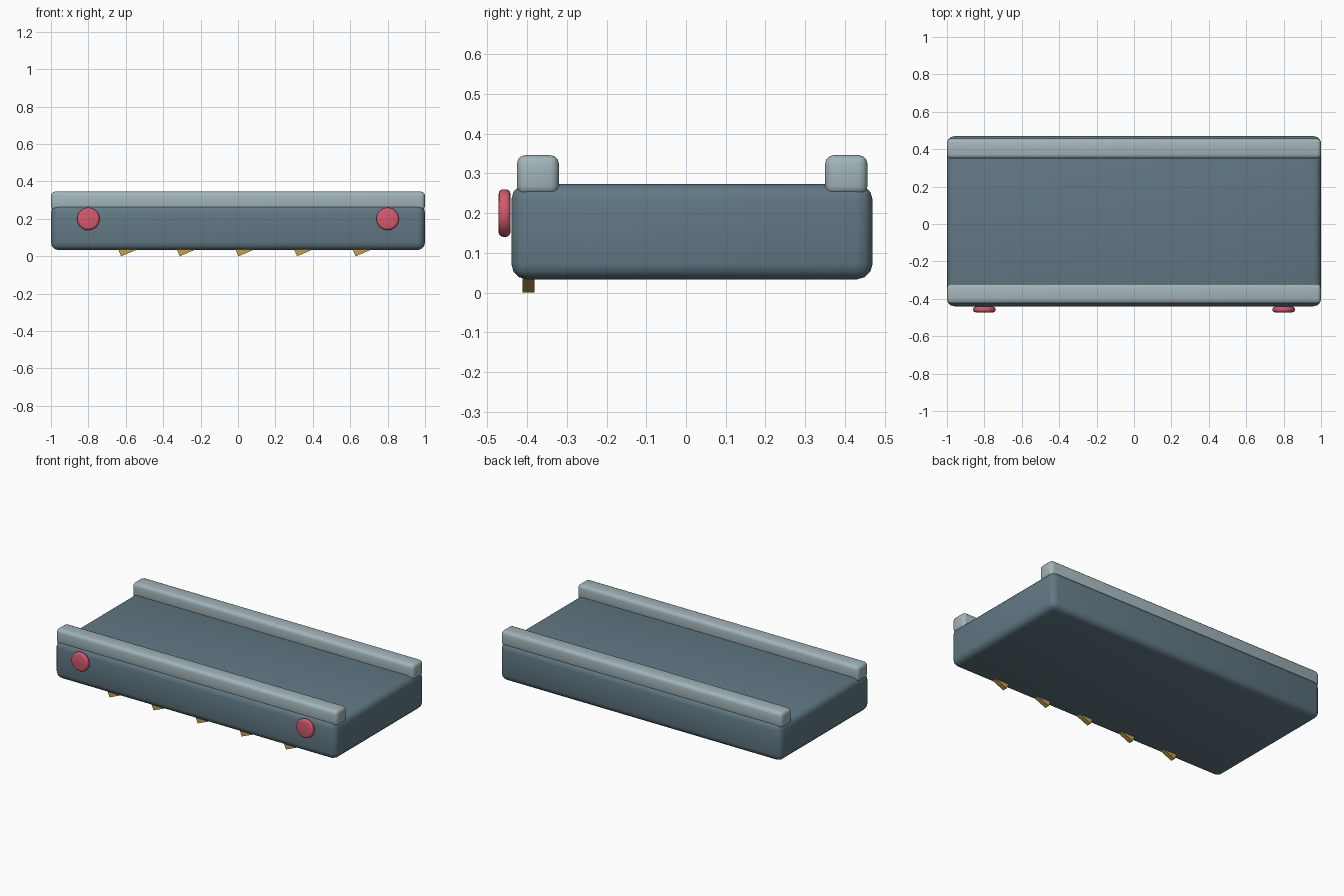
import bpy, bmesh, math
from mathutils import Matrix

if "Cube" in bpy.data.objects:
    bpy.data.objects.remove(bpy.data.objects["Cube"])


def material(name, color):
    m = bpy.data.materials.new(name)
    m.diffuse_color = (*color, 1)
    m.use_nodes = True
    m.node_tree.nodes["Principled BSDF"].inputs["Base Color"].default_value = m.diffuse_color
    return m


SLATE = material("slate", (0.12, 0.19, 0.23))
PALE = material("pale_slate", (0.36, 0.46, 0.49))
RED = material("red", (0.68, 0.10, 0.15))
GOLD = material("gold", (0.58, 0.35, 0.07))


def finish(bm, name, mat, smooth=True):
    mesh = bpy.data.meshes.new(name)
    bm.to_mesh(mesh)
    bm.free()
    obj = bpy.data.objects.new(name, mesh)
    bpy.context.collection.objects.link(obj)
    mesh.materials.append(mat)
    if smooth:
        bpy.ops.object.select_all(action='DESELECT')
        obj.select_set(True)
        bpy.context.view_layer.objects.active = obj
        bpy.ops.object.shade_smooth_by_angle(angle=math.radians(35))
    return obj


def box(name, lo, hi, mat, bevel):
    bm = bmesh.new()
    bmesh.ops.create_cube(bm, size=1)
    for v in bm.verts:
        v.co = [lo[i] + (v.co[i] + 0.5) * (hi[i] - lo[i]) for i in range(3)]
    bmesh.ops.bevel(bm, geom=bm.edges[:], offset=bevel, segments=3,
                    profile=0.5, affect='EDGES')
    return finish(bm, name, mat)


# Slab body
box("body", (-1, -0.44, 0.033), (1, 0.47, 0.273), SLATE, 0.04)

# Rails along both long edges
box("front_rail", (-1, -0.426, 0.246), (1, -0.32, 0.346), PALE, 0.022)
box("back_rail", (-1, 0.35, 0.246), (1, 0.457, 0.346), PALE, 0.022)

# Round lamps on the front
for side, x in (("left", -0.8), ("right", 0.8)):
    bm = bmesh.new()
    bmesh.ops.create_cone(bm, cap_ends=True, segments=32,
                          radius1=0.06, radius2=0.06, depth=0.03)
    rims = [e for e in bm.edges if abs(e.verts[0].co.z - e.verts[1].co.z) < 1e-5]
    bmesh.ops.bevel(bm, geom=rims, offset=0.012, segments=3,
                    profile=0.5, affect='EDGES')
    bm.transform(Matrix.Translation((x, -0.457, 0.2)) @ Matrix.Rotation(math.pi / 2, 4, 'X'))
    finish(bm, side + "_lamp", RED)

# Tilted teeth under the front edge, each resting on its lower left corner
for i in range(5):
    bm = bmesh.new()
    bmesh.ops.create_cube(bm, size=1)
    bm.transform(Matrix.Translation((-0.625 + 0.3135 * i, -0.397, 0.0))
                 @ Matrix.Rotation(-0.4, 4, 'Y')
                 @ Matrix.Translation((0.045, 0, 0.02))
                 @ Matrix.Diagonal((0.09, 0.03, 0.04, 1)))
    finish(bm, f"tooth_{i + 1}", GOLD, smooth=False)
